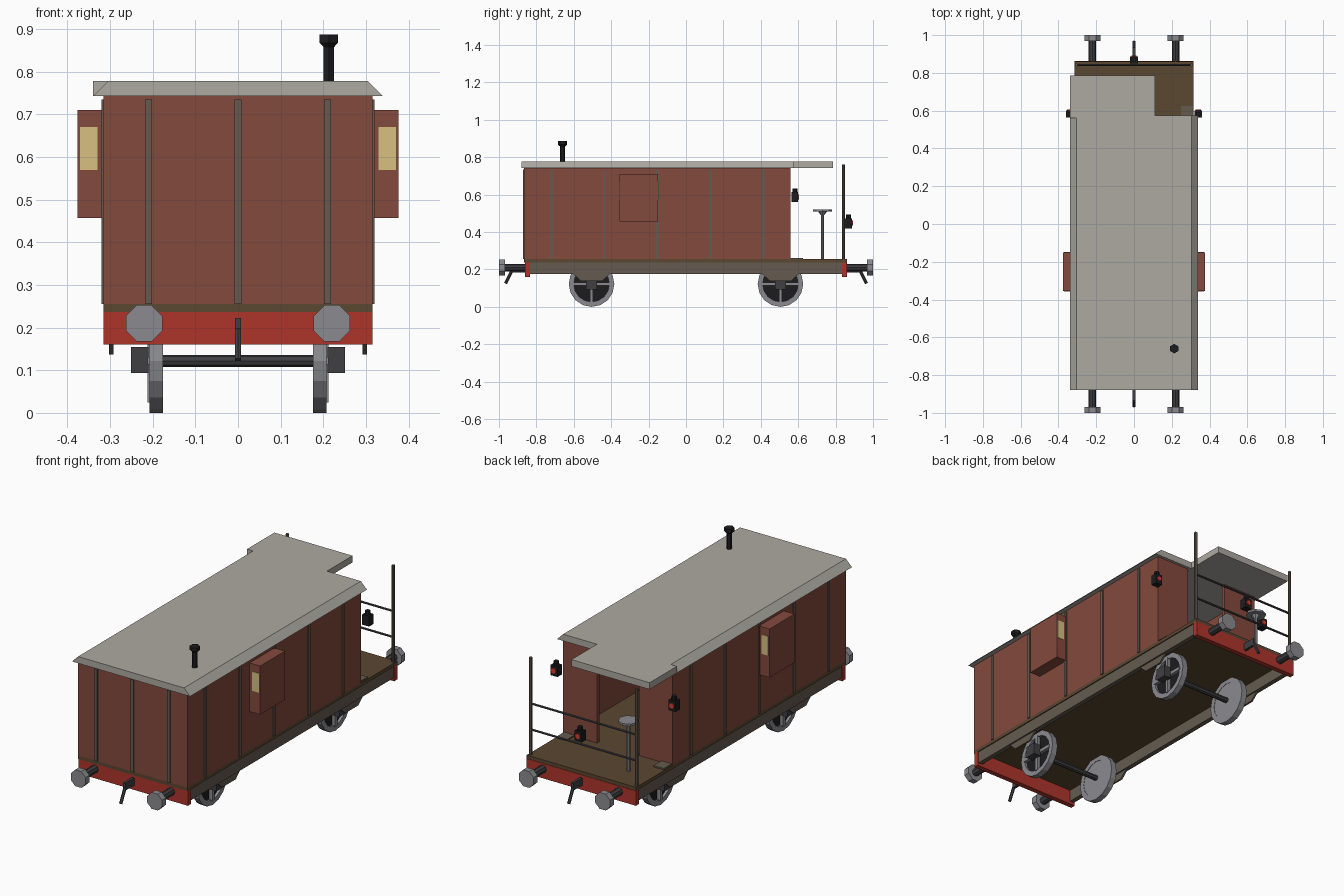
import bpy, bmesh
from math import pi
from mathutils import Vector, Matrix

if "Cube" in bpy.data.objects:
    bpy.data.objects.remove(bpy.data.objects["Cube"])


def mat(name, r, g, b):
    m = bpy.data.materials.new(name)
    m.diffuse_color = (r, g, b, 1)
    m.use_nodes = True
    m.node_tree.nodes["Principled BSDF"].inputs["Base Color"].default_value = m.diffuse_color
    return m


RED = mat("body_red", 0.23, 0.068, 0.047)
BEAM = mat("beam_red", 0.42, 0.035, 0.023)
WOOD = mat("floor_wood", 0.105, 0.063, 0.031)
FRAME = mat("frame_brown", 0.13, 0.105, 0.08)
ROOF = mat("roof_grey", 0.42, 0.40, 0.36)
BLACK = mat("black_iron", 0.012, 0.012, 0.014)
DARK = mat("dark_iron", 0.05, 0.05, 0.055)
STEEL = mat("steel", 0.26, 0.26, 0.28)
GLASS = mat("warm_glass", 0.68, 0.53, 0.22)
LENS = mat("red_lens", 0.65, 0.05, 0.03)


def finish(name, bm, m):
    bmesh.ops.recalc_face_normals(bm, faces=bm.faces)
    me = bpy.data.meshes.new(name)
    bm.to_mesh(me)
    bm.free()
    me.materials.append(m)
    o = bpy.data.objects.new(name, me)
    bpy.context.collection.objects.link(o)
    return o


def box(name, x, y, z, m):
    """Box from (min, max) pairs."""
    bm = bmesh.new()
    bmesh.ops.create_cube(bm, size=1)
    for v in bm.verts:
        v.co = Vector([(a + b) / 2 + c * (b - a) for (a, b), c in zip((x, y, z), v.co)])
    return finish(name, bm, m)


def rod(name, a, b, r, m, n=8, r2=None, turn=0.0):
    """Cylinder or cone between two points."""
    a, b = Vector(a), Vector(b)
    d = b - a
    rot = d.to_track_quat('Z', 'Y').to_matrix().to_4x4()
    bm = bmesh.new()
    bmesh.ops.create_cone(bm, cap_ends=True, segments=n, radius1=r,
                          radius2=r if r2 is None else r2, depth=d.length,
                          matrix=Matrix.Translation((a + b) / 2) @ rot @ Matrix.Rotation(turn, 4, 'Z'))
    return finish(name, bm, m)


def prism(name, pts, d, m):
    """Extrude a closed outline along d."""
    bm = bmesh.new()
    f = bm.faces.new([bm.verts.new(p) for p in pts])
    g = bmesh.ops.extrude_face_region(bm, geom=[f])["geom"]
    bmesh.ops.translate(bm, vec=d, verts=[v for v in g if isinstance(v, bmesh.types.BMVert)])
    return finish(name, bm, m)


def tyre(name, x0, x1, y, z, ro, ri, m, n=16):
    """Square-section ring round an x axis."""
    bm = bmesh.new()
    vs = [bm.verts.new((x, y, z + r)) for x, r in ((x0, ro), (x1, ro), (x1, ri), (x0, ri))]
    es = [bm.edges.new((vs[i], vs[(i + 1) % 4])) for i in range(4)]
    bmesh.ops.spin(bm, geom=vs + es, cent=(0, y, z), axis=(1, 0, 0), angle=2 * pi, steps=n)
    bmesh.ops.remove_doubles(bm, verts=bm.verts, dist=1e-5)
    return finish(name, bm, m)


def span(s, a, b):
    """Range mirrored to side s."""
    return tuple(sorted((s * a, s * b)))


def lamp(name, x, y, z):
    box(name + "_case", (x - .02, x + .02), (y - .018, y + .018), (z - .028, z + .025), BLACK)
    rod(name + "_cap", (x, y, z + .025), (x, y, z + .045), .013, BLACK)
    rod(name + "_lens", (x, y + .015, z), (x, y + .023, z), .014, LENS)


# Underframe
box("floor", (-.315, .315), (-.865, .86), (.237, .255), WOOD)
for s in (-1, 1):
    box("sole_bar", span(s, .285, .31), (-.84, .84), (.175, .24), FRAME)
    box("end_beam", (-.315, .315), span(s, .835, .862), (.16, .237), BEAM)
    # Drawhook and hanging link
    box("drawhook", (-.007, .007), span(s, .86, .935), (.185, .223), DARK)
    rod("coupling_link", (0, s * .93, .195), (0, s * .965, .125), .008, DARK, 6)
    # Buffers
    for x in (-.22, .22):
        rod("buffer_shank", (x, s * .85, .21), (x, s * .97, .21), .02, DARK)
        rod("buffer_head", (x, s * .968, .21), (x, s, .21), .046, STEEL, turn=pi / 8)

# Wheelsets
AZ = .122
for y in (-.505, .505):
    rod("axle", (-.2, y, AZ), (.2, y, AZ), .014, DARK)
    for s in (-1, 1):
        tyre("wheel_tyre", *span(s, .176, .208), y, AZ, .122, .095, STEEL)
        rod("wheel_back", (s * .178, y, AZ), (s * .184, y, AZ), .1, STEEL, 16)
        rod("wheel_web", (s * .184, y, AZ), (s * .194, y, AZ), .1, BLACK, 16)
        box("wheel_spoke", span(s, .194, .212), (y - .098, y + .098), (AZ - .009, AZ + .009), STEEL)
        box("wheel_spoke", span(s, .194, .212), (y - .009, y + .009), (AZ - .098, AZ + .098), STEEL)
        box("axle_box", span(s, .21, .251), (y - .03, y + .03), (.093, .154), DARK)
        x0, x1 = span(s, .292, .302)
        prism("axle_guard", [(x0, y - .1, .178), (x0, y + .1, .178), (x0, y + .055, .137),
                             (x0, y - .055, .137)], (x1 - x0, 0, 0), FRAME)

# Cabin walls, open doorway at the rear
box("front_wall", (-.315, .315), (-.865, -.845), (.255, .743), RED)
for s in (-1, 1):
    box("side_wall", span(s, .295, .315), (-.846, .56), (.255, .743), RED)
    box("rear_wall", span(s, .12, .296), (.54, .56), (.255, .743), RED)
    box("door_step", span(s, .25, .31), (.56, .625), (.254, .262), FRAME)
    for y in (-.72, -.437, -.153, .13, .413):
        box("side_strip", span(s, .314, .32), (y - .008, y + .008), (.255, .735), FRAME)
    # Side lookout with windows facing both ways
    box("lookout", span(s, .31, .376), (-.355, -.15), (.457, .71), RED)
    for y in (-.355, -.15):
        box("lookout_window", span(s, .33, .37), (y - .002, y + .002), (.57, .67), GLASS)
    lamp("side_lamp", s * .34, .582, .588)
for x in (-.21, 0, .21):
    box("front_strip", (x - .008, x + .008), (-.871, -.864), (.255, .735), FRAME)

# Roof with sloped sides, porch canopy and stove pipe
prism("roof", [(-.34, -.88, .743), (-.305, -.88, .778), (.305, -.88, .778), (.34, -.88, .743)],
      (0, 1.455, 0), ROOF)
box("canopy", (-.34, .11), (.56, .785), (.743, .778), ROOF)
rod("chimney", (.213, -.66, .735), (.213, -.66, .868), .014, BLACK, 6)
rod("chimney_flare", (.213, -.66, .858), (.213, -.66, .868), .014, BLACK, 6, .025)
rod("chimney_cap", (.213, -.66, .868), (.213, -.66, .887), .025, BLACK, 6)

# Porch railing, tail lamp and handbrake
for x in (-.305, .305):
    rod("railing_post", (x, .842, .25), (x, .842, .76), .008, FRAME)
for z in (.385, .52):
    rod("railing_bar", (-.305, .842, z), (.305, .842, z), .006, DARK, 6)
lamp("tail_lamp", 0, .869, .448)
rod("handbrake_column", (-.18, .73, .25), (-.18, .73, .515), .009, STEEL)
rod("handbrake_hub", (-.18, .73, .49), (-.18, .73, .512), .01, STEEL, 8, .025)
rod("handbrake_wheel", (-.18, .73, .51), (-.18, .73, .521), .05, STEEL)
